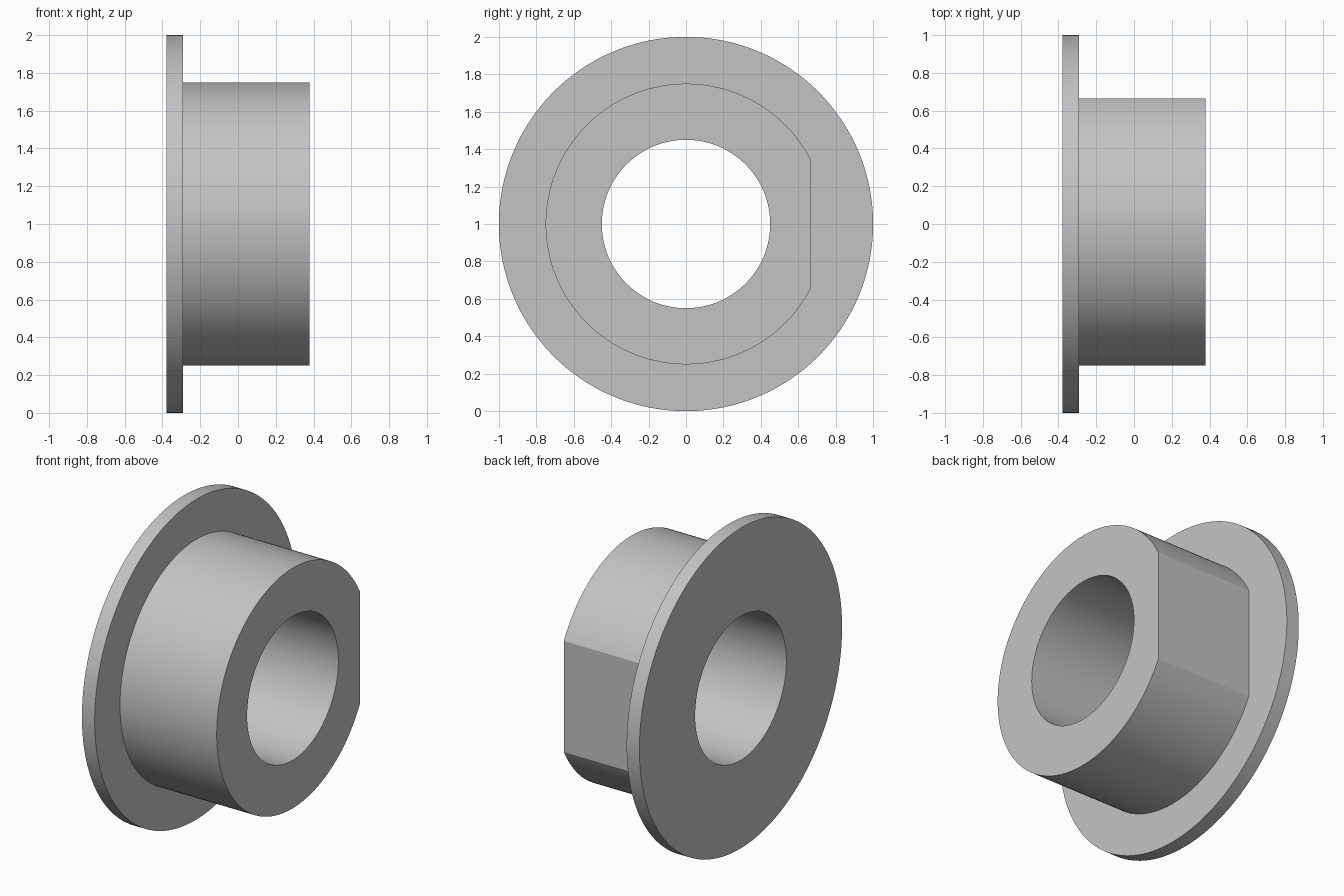
import bpy
import bmesh
from math import acos, cos, sin, pi, radians

cube = bpy.data.objects.get("Cube")
if cube:
    bpy.data.objects.remove(cube, do_unlink=True)

# Main dimensions, with the axis along x
BORE, BODY, FLANGE, FLAT = 0.45, 0.75, 1.0, 0.665
X_BACK, X_STEP, X_END = -0.378, -0.29, 0.378
CENTRE_Z = 1.0

grey = bpy.data.materials.new("light grey")
grey.use_nodes = True
colour = (0.55, 0.55, 0.55, 1)
grey.diffuse_color = colour
grey.node_tree.nodes["Principled BSDF"].inputs["Base Color"].default_value = colour

# Shared angles, with exact points at both corners of the flat
corner = acos(FLAT / BODY)
ARC, CHORD = 132, 24
angles = [corner + (2 * pi - 2 * corner) * i / ARC for i in range(ARC)]
angles += [-corner + 2 * corner * i / CHORD for i in range(CHORD)]

bm = bmesh.new()


def ring(x, radius, flat=False):
    """Circle around the axis, optionally cut straight on the +y side."""
    verts = []
    for a in angles:
        r = radius
        if flat and abs(a) < corner:
            r = FLAT / cos(a)
        verts.append(bm.verts.new((x, r * cos(a), CENTRE_Z + r * sin(a))))
    return verts


# Closed section: bore, flange, step, body with flat
rings = [
    ring(X_BACK, BORE),
    ring(X_BACK, FLANGE),
    ring(X_STEP, FLANGE),
    ring(X_STEP, BODY, True),
    ring(X_END, BODY, True),
    ring(X_END, BORE),
]
n = len(angles)
for k, a in enumerate(rings):
    b = rings[(k + 1) % len(rings)]
    for i in range(n):
        j = (i + 1) % n
        bm.faces.new((a[i], a[j], b[j], b[i]))
bmesh.ops.recalc_face_normals(bm, faces=bm.faces)

mesh = bpy.data.meshes.new("flanged_bushing")
bm.to_mesh(mesh)
bm.free()
mesh.materials.append(grey)
bushing = bpy.data.objects.new("flanged_bushing", mesh)
bpy.context.collection.objects.link(bushing)

# Smooth round walls, crisp rims and flat corners
bpy.ops.object.select_all(action="DESELECT")
bushing.select_set(True)
bpy.context.view_layer.objects.active = bushing
bpy.ops.object.shade_smooth_by_angle(angle=radians(12))
